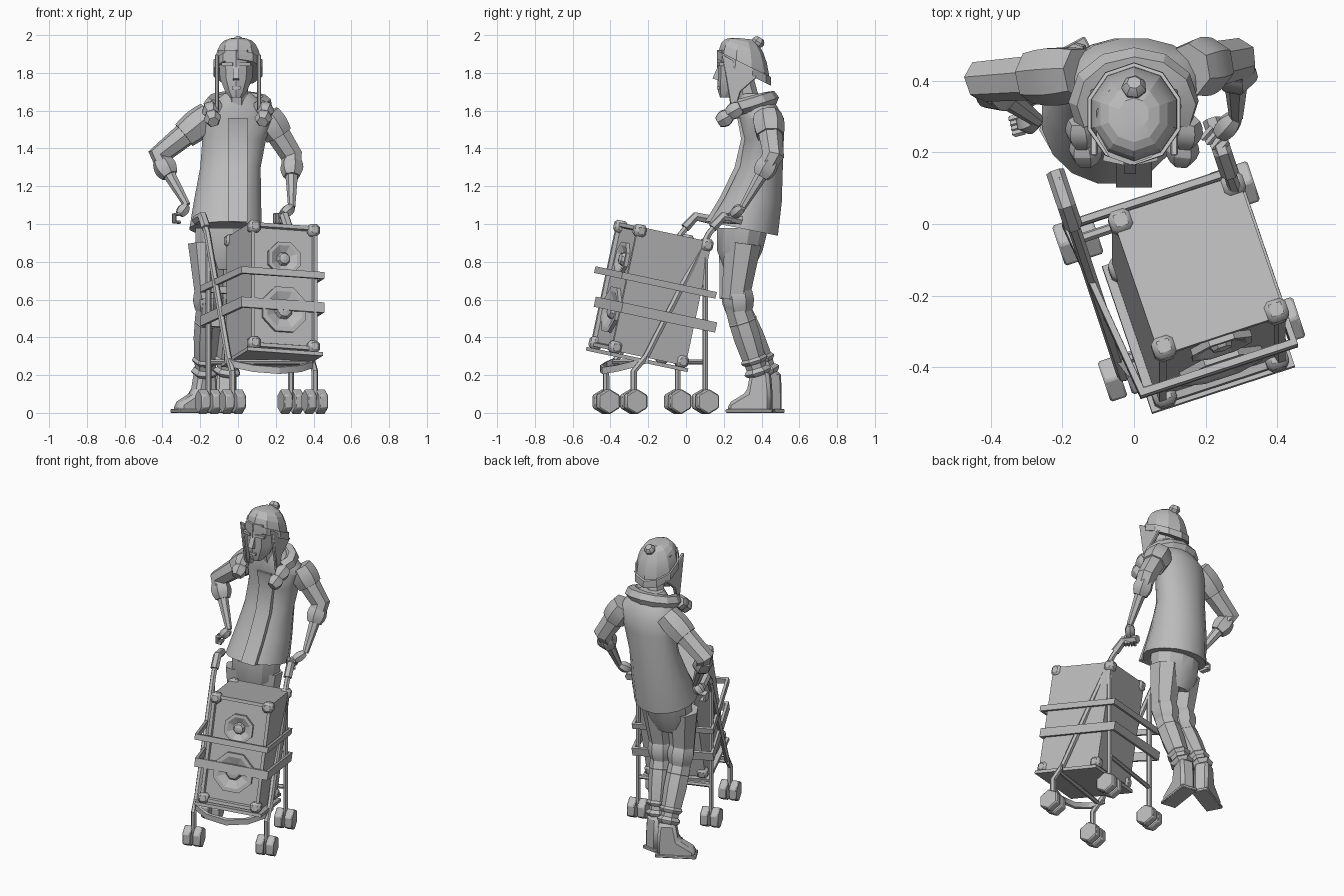
import bpy, bmesh
from math import sin, cos, pi, radians
from mathutils import Vector, Matrix

default_cube = bpy.data.objects.get("Cube")
if default_cube:
    bpy.data.objects.remove(default_cube, do_unlink=True)

shade = (0.5, 0.5, 0.5, 1)
grey = bpy.data.materials.new("plain_grey")
grey.use_nodes = True
grey.diffuse_color = shade
grey.node_tree.nodes["Principled BSDF"].inputs["Base Color"].default_value = shade


def move(x, y, z):
    return Matrix.Translation((x, y, z))


def turn(degrees, axis):
    return Matrix.Rotation(radians(degrees), 4, axis)


def finish(name, bm, matrix=None, smooth=25, bevel=0):
    bmesh.ops.recalc_face_normals(bm, faces=bm.faces)
    mesh = bpy.data.meshes.new(name)
    bm.to_mesh(mesh)
    bm.free()
    mesh.materials.append(grey)
    part = bpy.data.objects.new(name, mesh)
    bpy.context.collection.objects.link(part)
    if matrix:
        part.matrix_world = matrix
    if bevel:
        modifier = part.modifiers.new("bevel", 'BEVEL')
        modifier.width, modifier.segments = bevel, 1
    bpy.ops.object.select_all(action='DESELECT')
    part.select_set(True)
    bpy.context.view_layer.objects.active = part
    bpy.ops.object.shade_smooth_by_angle(angle=radians(smooth))


def bridge(name, rings, closed=False, **options):
    bm = bmesh.new()
    loops = [[bm.verts.new(point) for point in ring] for ring in rings]
    count = len(loops[0])
    pairs = list(zip(loops, loops[1:]))
    if closed:
        pairs.append((loops[-1], loops[0]))
    else:
        bm.faces.new(loops[0])
        bm.faces.new(loops[-1])
    for low, high in pairs:
        for i in range(count):
            j = (i + 1) % count
            bm.faces.new((low[i], low[j], high[j], high[i]))
    finish(name, bm, **options)


# stacked ellipses: centre x, centre y, height, half width, half depth, slope along y
def loft(name, rows, sides=12, **options):
    angles = [2 * pi * (i + 0.5) / sides for i in range(sides)]
    bridge(name, [[(x + wide * cos(a), y + deep * sin(a), z + slope * deep * sin(a)) for a in angles]
                  for x, y, z, wide, deep, slope in rows], **options)


# tube along a path, with one radius or one radius per point
def tube(name, path, radii, sides=7, **options):
    path = [Vector(point) for point in path]
    if not isinstance(radii, (list, tuple)):
        radii = [radii] * len(path)
    normal, rings = Vector((0.3, -1, 0.2)), []
    for k, centre in enumerate(path):
        along = (path[min(k + 1, len(path) - 1)] - path[max(k - 1, 0)]).normalized()
        normal = (normal - along * normal.dot(along)).normalized()
        across = along.cross(normal)
        angles = [2 * pi * i / sides for i in range(sides)]
        rings.append([centre + radii[k] * (normal * cos(a) + across * sin(a)) for a in angles])
    bridge(name, rings, **options)


# straight tapered limb that swells in the middle
def limb(name, start, end, thick, thin, swell=0.0, sides=7):
    start, end = Vector(start), Vector(end)
    steps = [i / 4 for i in range(5)]
    tube(name, [start.lerp(end, t) for t in steps],
         [thick + (thin - thick) * t + swell * sin(pi * t) for t in steps], sides)


# upright strip through points, thickened away from their middle
def band(name, path, thick, high, closed=True, **options):
    path = [Vector(point) for point in path]
    middle = sum(path, Vector()) / len(path)
    up, rings = Vector((0, 0, high / 2)), []
    for point in path:
        out = (point - middle).normalized() * thick
        rings.append([point - up, point - up + out, point + up + out, point + up])
    bridge(name, rings, closed=closed, **options)


# side outline in y and z, given a width along x
def prism(name, outline, width, **options):
    bridge(name, [[(side * width / 2, y, z) for y, z in outline] for side in (-1, 1)], **options)


def block(name, size, matrix, bevel=0):
    bm = bmesh.new()
    bmesh.ops.create_cube(bm, size=1, matrix=Matrix.Diagonal((*size, 1)))
    finish(name, bm, matrix, bevel=bevel)


both = (-1, 1)

# loudspeaker, turned and leaning back
yaw, tilt = turn(18.5, 'Z'), turn(-12, 'X')
speaker = move(0.18, -0.185, 0.63) @ tilt @ yaw
width, depth, height = 0.37, 0.42, 0.67
bm = bmesh.new()
bmesh.ops.create_cube(bm, size=1, matrix=Matrix.Diagonal((width, depth, height, 1)))
front = [f for f in bm.faces if f.normal.y < -0.9 or f.calc_center_median().y < -depth / 3]
bmesh.ops.inset_region(bm, faces=front, thickness=0.02, use_even_offset=True)
bmesh.ops.inset_region(bm, faces=front, thickness=0.005, depth=-0.02, use_even_offset=True)
finish("speaker_cabinet", bm, speaker)
inset = 0.02
for sx in both:
    for sy in both:
        for sz in both:
            corner = move(sx * (width / 2 - inset), sy * (depth / 2 - inset), sz * (height / 2 - inset))
            block("corner_cap", [0.065] * 3, speaker @ corner, bevel=0.015)
cone_profile = ((-0.01, 1), (0.02, 1), (0.02, 0.8), (0, 0.4), (0.02, 0.3), (0.025, 0.1))
for name, z, radius in (("tweeter", 0.15, 0.095), ("woofer", -0.125, 0.13)):
    loft(name, [(0, 0, out, radius * size, radius * size, 0) for out, size in cone_profile], 8,
         matrix=speaker @ move(0, inset - depth / 2, z) @ turn(90, 'X'), smooth=10)

# cart, built square and then turned
cart = move(0.125, -0.16, 0) @ yaw
track, reach = 0.23, 0.2
block("cart_tray", (width + 0.05, depth + 0.02, 0.02), speaker @ move(0, 0, -height / 2 - 0.02))
for side, label in zip(both, ("right", "left")):
    x = side * track
    tube(label + "_rail", [(x, 0.38, 1.03), (x, 0.3, 1.04), (x, 0.22, 0.95), (x, -0.13, 0.3),
                           (x, -reach, 0.22), (x, -reach, 0.07)], 0.018, 6, matrix=cart)
    tube(label + "_grip", [(x, 0.4, 1.02), (x, 0.3, 1.04), (x, 0.24, 0.98)], 0.026, 6, matrix=cart)
    tube(label + "_back_leg", [(x, reach, 0.07), (x, reach, 0.9)], 0.016, 6, matrix=cart)
    for y in (-reach, reach):
        for pair in both:
            bm = bmesh.new()
            bmesh.ops.create_cone(bm, cap_ends=True, segments=6, radius1=0.068, radius2=0.068, depth=0.05)
            finish("cart_wheel", bm, cart @ move(x + pair * 0.032, y, 0.06) @ turn(90, 'Y') @ turn(90, 'Z'),
                   bevel=0.006)
for y in (-0.16, reach):
    tube("crossbar", [(-track, y, 0.27), (track, y, 0.27)], 0.014, 6, matrix=cart)
arc = [pi * i / 6 for i in range(7)]
band("footrest", [(track * cos(a), -0.13 - 0.15 * sin(a), 0.28 - 0.05 * sin(a)) for a in arc],
     0.02, 0.035, closed=False, matrix=cart)
hoop = [(-0.24, 0.24, 0), (-0.19, -0.26, 0), (0.24, -0.26, 0), (0.24, 0.24, 0)]
for name, z, high in (("upper_strap", 0.69, 0.036), ("lower_strap", 0.52, 0.055)):
    band(name, hoop, 0.025, high, matrix=move(0.125, -0.16, z) @ tilt @ yaw)

# coat with a raised front strip
coat = [(-0.065, 0.3, 0.975, 0.195, 0.19, -0.2), (-0.055, 0.35, 1.13, 0.18, 0.16, -0.1),
        (-0.04, 0.39, 1.3, 0.163, 0.125, 0), (-0.02, 0.41, 1.45, 0.172, 0.11, 0),
        (0, 0.4, 1.56, 0.195, 0.12, 0), (0, 0.38, 1.63, 0.15, 0.1, 0), (0, 0.36, 1.69, 0.075, 0.075, 0)]
loft("coat", coat, 16, smooth=35)
edge = [(y - deep, z - slope * deep) for x, y, z, wide, deep, slope in coat[:5]]
prism("coat_front_strip", [(y - 0.008, z) for y, z in edge] + [(y + 0.02, z) for y, z in reversed(edge)], 0.1)

# collar wraps the neck and hangs in two puffs
sweep = [radians(30 * i - 30) for i in range(9)]
tube("collar", [(0.14 * cos(a), 0.34 + 0.11 * sin(a), 1.635 + 0.03 * sin(a)) for a in sweep], 0.043, 6, smooth=15)
for side in both:
    limb("collar_puff", (side * 0.15, 0.29, 1.62), (side * 0.14, 0.22, 1.58), 0.035, 0.03, 0.015, 6)
    limb("collar_tip", (side * 0.14, 0.24, 1.58), (side * 0.13, 0.17, 1.54), 0.03, 0.03, 0.018, 6)

# arms: one hand on the hip, one on the cart
arms = (("right", (-0.15, 0.42, 1.58), (-0.42, 0.4, 1.36), (-0.27, 0.29, 1.1), (-0.31, 0.28, 1.05)),
        ("left", (0.15, 0.43, 1.58), (0.285, 0.46, 1.36), (0.285, 0.3, 1.09), (0.24, 0.25, 1.05)))
for label, *joints in arms:
    shoulder, elbow, wrist, hand = map(Vector, joints)
    tube(label + "_sleeve", [shoulder, shoulder.lerp(elbow, 0.5), elbow, elbow.lerp(wrist, 0.3)],
         (0.07, 0.065, 0.06, 0.05))
    limb(label + "_shoulder_cap", shoulder, shoulder.lerp(elbow, 0.5), 0.075, 0.075, 0.01)
    limb(label + "_cuff", elbow.lerp(wrist, 0.08), elbow.lerp(wrist, 0.4), 0.05, 0.045, 0.015, 6)
    limb(label + "_forearm", elbow.lerp(wrist, 0.3), wrist, 0.036, 0.02)
    limb(label + "_palm", wrist, hand, 0.02, 0.025, 0.012, 6)
    pointing = (hand - wrist).normalized()
    pointing.z = 0
    spread = pointing.cross(Vector((0, 0, 1)))
    for i in range(4):
        knuckle = hand + spread * (i - 1.5) * 0.022
        bend = knuckle + pointing * 0.045
        drop = Vector((0, 0, -0.04))
        tube(label + "_finger", [knuckle, bend, bend + drop, knuckle + drop], 0.01, 5)

# head and face
limb("neck", (0, 0.35, 1.58), (0, 0.3, 1.78), 0.06, 0.055)
loft("head", [(-0.01, 0.215, 1.67, 0.035, 0.035, 0), (-0.01, 0.235, 1.7, 0.06, 0.065, 0),
              (-0.01, 0.265, 1.77, 0.09, 0.1, 0), (-0.01, 0.28, 1.92, 0.1, 0.115, 0)], 10, smooth=20)
prism("nose", [(0.18, 1.86), (0.14, 1.77), (0.19, 1.755)], 0.032, matrix=move(-0.01, 0, 0))
for side in both:
    block("brow", (0.06, 0.03, 0.018), move(side * 0.045 - 0.01, 0.185, 1.845) @ turn(side * 12, 'Z'))
block("lips", (0.045, 0.02, 0.016), move(-0.01, 0.175, 1.72))


# knitted hat: a dome that dips towards the back
def dome(name, first, last, radius, steps):
    rows = []
    for i in range(steps):
        a = radians(first + (last - first) * i / (steps - 1))
        size = radius * cos(a) ** 0.7
        rows.append((0, 0.307, 1.82 + 0.165 * sin(a), size, size * 1.05, -0.5 * cos(a)))
    loft(name, rows, 10, smooth=15)


dome("hat", 0, 78, 0.128, 6)
dome("hat_brim", -6, 10, 0.137, 3)
limb("hat_bobble", (0, 0.37, 1.945), (0, 0.395, 1.985), 0.024, 0.02, 0.014)
flap = [(0.19, 1.9), (0.38, 1.78), (0.29, 1.7), (0.26, 1.6), (0.24, 1.6), (0.22, 1.72)]
for side in both:
    prism("ear_flap", flap, 0.022, matrix=move(side * 0.112, 0, 0), bevel=0.005)

# legs, gaiters and boots
loft("hips", [(-0.08, 0.28, 0.76, 0.11, 0.08, 0), (-0.075, 0.285, 0.86, 0.155, 0.125, 0),
              (-0.07, 0.3, 0.98, 0.16, 0.14, 0)])
boot = [(0.06, 0), (-0.17, 0), (-0.17, 0.05), (-0.07, 0.11), (-0.05, 0.22), (0.05, 0.22), (0.06, 0.1)]
sole = [(0.07, 0), (-0.18, 0), (-0.18, 0.02), (0.07, 0.02)]
legs = (("right", (-0.165, 0.27, 0.9), (-0.15, 0.25, 0.6), (-0.175, 0.435, 0.2), -62),
        ("left", (0, 0.3, 0.9), (-0.01, 0.26, 0.6), (-0.06, 0.385, 0.2), -8))
for label, hip, knee, ankle, toe_out in legs:
    hip, knee, ankle = Vector(hip), Vector(knee), Vector(ankle)
    limb(label + "_thigh", hip, knee, 0.1, 0.075)
    limb(label + "_knee", hip.lerp(knee, 0.75), knee.lerp(ankle, 0.2), 0.065, 0.06, 0.022)
    limb(label + "_shin", knee, ankle, 0.065, 0.05, 0.015)
    for t in (0.3, 0.8, 0.95):
        limb(label + "_gaiter", knee.lerp(ankle, t - 0.05), knee.lerp(ankle, t + 0.05), 0.055, 0.055, 0.02)
    stance = move(ankle.x, ankle.y + 0.01, 0) @ turn(toe_out, 'Z')
    prism(label + "_boot", boot, 0.095, matrix=stance, bevel=0.018)
    prism(label + "_boot_sole", sole, 0.105, matrix=stance, bevel=0.004)
